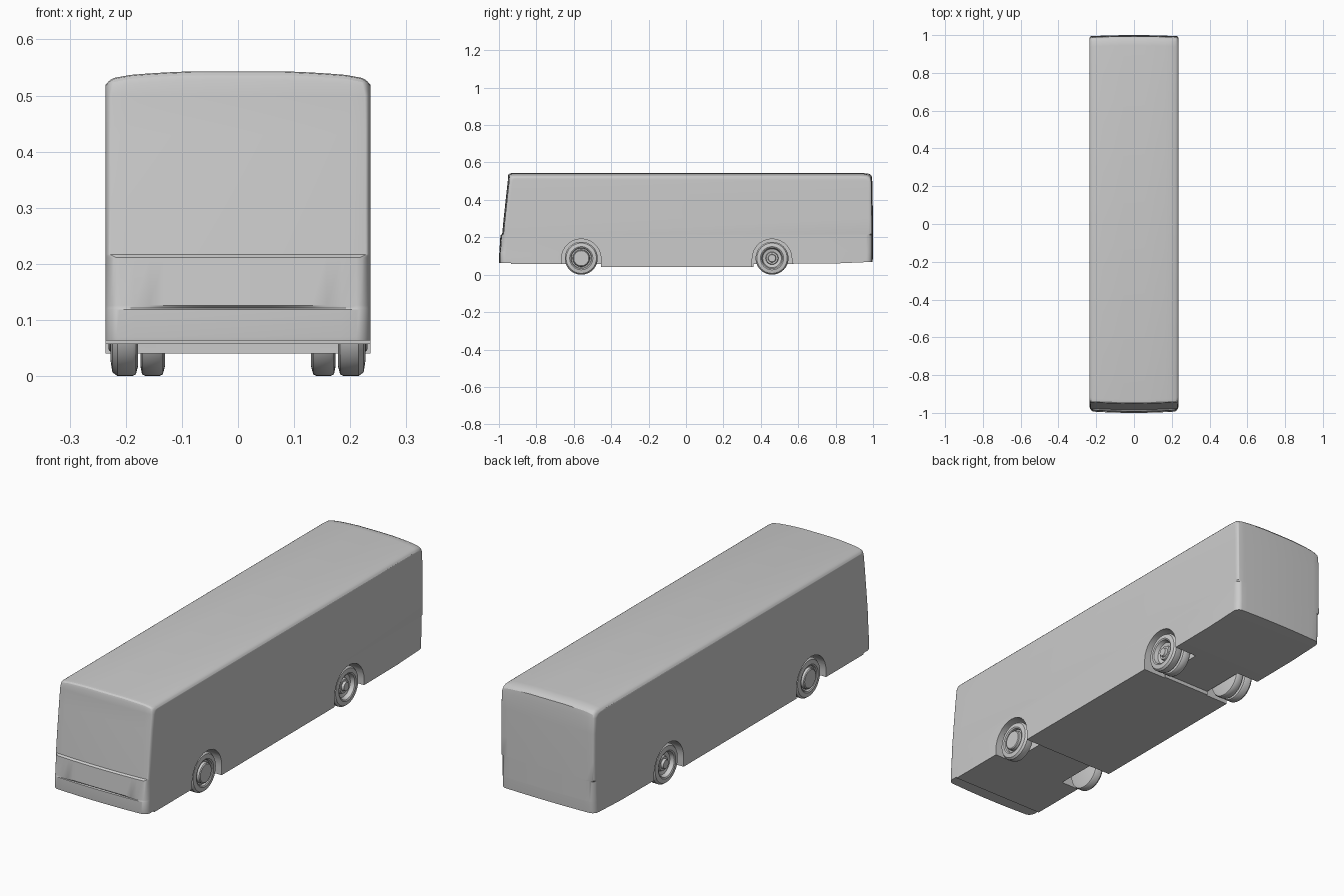
import bpy, bmesh, math

if "Cube" in bpy.data.objects:
    bpy.data.objects.remove(bpy.data.objects["Cube"])

HW = 0.236                      # half width of the body
AXLES = (-0.56, 0.46)
WHEEL_R, WHEEL_Z = 0.088, 0.088


def make_object(name, bm, angle=None):
    bmesh.ops.recalc_face_normals(bm, faces=bm.faces[:])
    mesh = bpy.data.meshes.new(name)
    bm.to_mesh(mesh)
    bm.free()
    ob = bpy.data.objects.new(name, mesh)
    bpy.context.collection.objects.link(ob)
    if angle:
        smooth(ob, angle)
    return ob


def smooth(ob, angle):
    bpy.ops.object.select_all(action='DESELECT')
    ob.select_set(True)
    bpy.context.view_layer.objects.active = ob
    bpy.ops.object.shade_smooth_by_angle(angle=math.radians(angle))


def prism(name, yz, x0, x1):
    """Extrude a side-view polygon across x."""
    bm = bmesh.new()
    face = bm.faces.new([bm.verts.new((x0, y, z)) for y, z in yz])
    new = bmesh.ops.extrude_face_region(bm, geom=[face])['geom']
    verts = [g for g in new if isinstance(g, bmesh.types.BMVert)]
    bmesh.ops.translate(bm, vec=(x1 - x0, 0, 0), verts=verts)
    return make_object(name, bm)


def crown(x):
    """Roof height across the width."""
    pts = [(0, .543), (.09, .543), (.15, .540), (.2, .536), (.219, .532), (.229, .527), (HW, .519)]
    x = min(abs(x), HW)
    for (a, za), (b, zb) in zip(pts, pts[1:]):
        if x <= b:
            return za + (zb - za) * (x - a) / (b - a)
    return pts[-1][1]


def edge_points(rx, ry):
    """(x, setback) along one end of the plan outline, left to right."""
    half = []
    for i in range(8):
        a = math.pi / 2 * i / 7
        half.append((HW - rx + rx * math.cos(a), ry * (1 - math.sin(a))))
    half += [((HW - rx) * (1 - i / 8), 0) for i in range(1, 8)]
    return [(-x, d) for x, d in half] + [(0, 0)] + half[::-1]


# Body shell: (z, front y, back y, corner rx, corner ry, centre dent, follows roof)
levels = [
    (.040, -.996, .996, .025, .030, 0, False),
    (.070, -1.00, .998, .025, .030, 0, False),
    (.119, -1.00, 1.00, .025, .030, 0, False),
    (.121, -.999, 1.00, .025, .030, .008, False),
    (.126, -.998, 1.00, .025, .030, 0, False),
    (.211, -.992, 1.00, .025, .030, 0, False),
    (.217, -.983, 1.00, .009, .018, 0, False),
    (.300, -.975, .999, .009, .018, 0, False),
    (.430, -.961, .998, .009, .018, 0, False),
    (.500, -.953, .996, .010, .018, 0, False),
    (-.016, -.952, .993, .013, .018, 0, True),
    (-.007, -.949, .985, .015, .018, 0, True),
    (-.002, -.943, .972, .016, .018, 0, True),
    (.000, -.930, .945, .016, .018, 0, True),
]
bm = bmesh.new()
rings = []
for z, yf, yb, rx, ry, dent, roof in levels:
    pts = edge_points(rx, ry)
    front, back = [], []
    for x, d in pts:
        h = crown(x) + z if roof else z
        inset = dent * max(0, 1 - (x / .195) ** 2)
        front.append(bm.verts.new((x, yf + d + .008 * (x / HW) ** 2 + inset, h)))
        back.append(bm.verts.new((x, yb - d - .006 * (x / HW) ** 2, h)))
    rings.append((front, back))
loops = [f + b[::-1] for f, b in rings]
for lo, hi in zip(loops, loops[1:]):
    n = len(lo)
    for i in range(n):
        j = (i + 1) % n
        bm.faces.new((lo[i], lo[j], hi[j], hi[i]))
front, back = rings[-1]
for i in range(len(front) - 1):          # roof skin
    bm.faces.new((front[i], front[i + 1], back[i + 1], back[i]))
bm.faces.new(loops[0])                   # underside
body = make_object("bus_body", bm)

# Cutters: raised overhangs and wheel arches
cutters = [
    prism("front_overhang_cut", [(-1.1, 0), (-1.1, .065), (-.935, .063), (-.935, .057),
                                 (-.455, .057), (-.455, 0)], -.3, .3),
    prism("rear_overhang_cut", [(.36, 0), (.36, .057), (.8, .06), (1.1, .073), (1.1, 0)], -.3, .3),
]
for y in AXLES:
    arc = [(y + .106 * math.cos(math.pi * i / 14), .085 + .106 * math.sin(math.pi * i / 14))
           for i in range(15)]
    arch = [(y + .106, .01)] + arc + [(y - .106, .01)]
    for s in (-1, 1):
        depth = .145 if y < 0 else .12
        cutters.append(prism("wheel_arch_cut", arch, s * depth, s * .3))
for c in cutters:
    m = body.modifiers.new("cut", 'BOOLEAN')
    m.operation, m.solver, m.object = 'DIFFERENCE', 'EXACT', c
deps = bpy.context.evaluated_depsgraph_get()
cut_mesh = bpy.data.meshes.new_from_object(body.evaluated_get(deps))
body.modifiers.clear()
body.data = cut_mesh
for c in cutters:
    bpy.data.objects.remove(c)
smooth(body, 25)


def wheel(name, profile, y, side):
    """Lathe an (x, radius) profile about the axle."""
    bm = bmesh.new()
    verts = [bm.verts.new((side * x, y, WHEEL_Z + r)) for x, r in profile]
    edges = [bm.edges.new(p) for p in zip(verts, verts[1:])]
    bmesh.ops.spin(bm, geom=verts + edges, cent=(0, y, WHEEL_Z), axis=(1, 0, 0),
                   angle=2 * math.pi, steps=40)
    bmesh.ops.remove_doubles(bm, verts=bm.verts[:], dist=1e-5)
    make_object(name, bm, 35)


# Wheels: domed front hubs, dished rear rims, inner rear twins
R = WHEEL_R
tyre = [(.178, 0), (.178, .07), (.182, .085), (.188, R), (.215, R), (.224, .081), (.227, .062)]
front_wheel = tyre + [(.224, .056), (.214, .053), (.214, .046), (.228, .044), (.231, .040), (.231, 0)]
rear_wheel = tyre + [(.224, .056), (.206, .050), (.202, .034), (.211, .031), (.211, .022),
                     (.222, .019), (.222, 0)]
inner_wheel = [(.130, 0), (.130, .07), (.134, .085), (.140, R), (.165, R), (.171, .085),
               (.174, .07), (.174, 0)]
for side, label in ((-1, "left"), (1, "right")):
    wheel(f"front_wheel_{label}", front_wheel, AXLES[0], side)
    wheel(f"rear_wheel_{label}", rear_wheel, AXLES[1], side)
    wheel(f"rear_inner_wheel_{label}", inner_wheel, AXLES[1], side)
